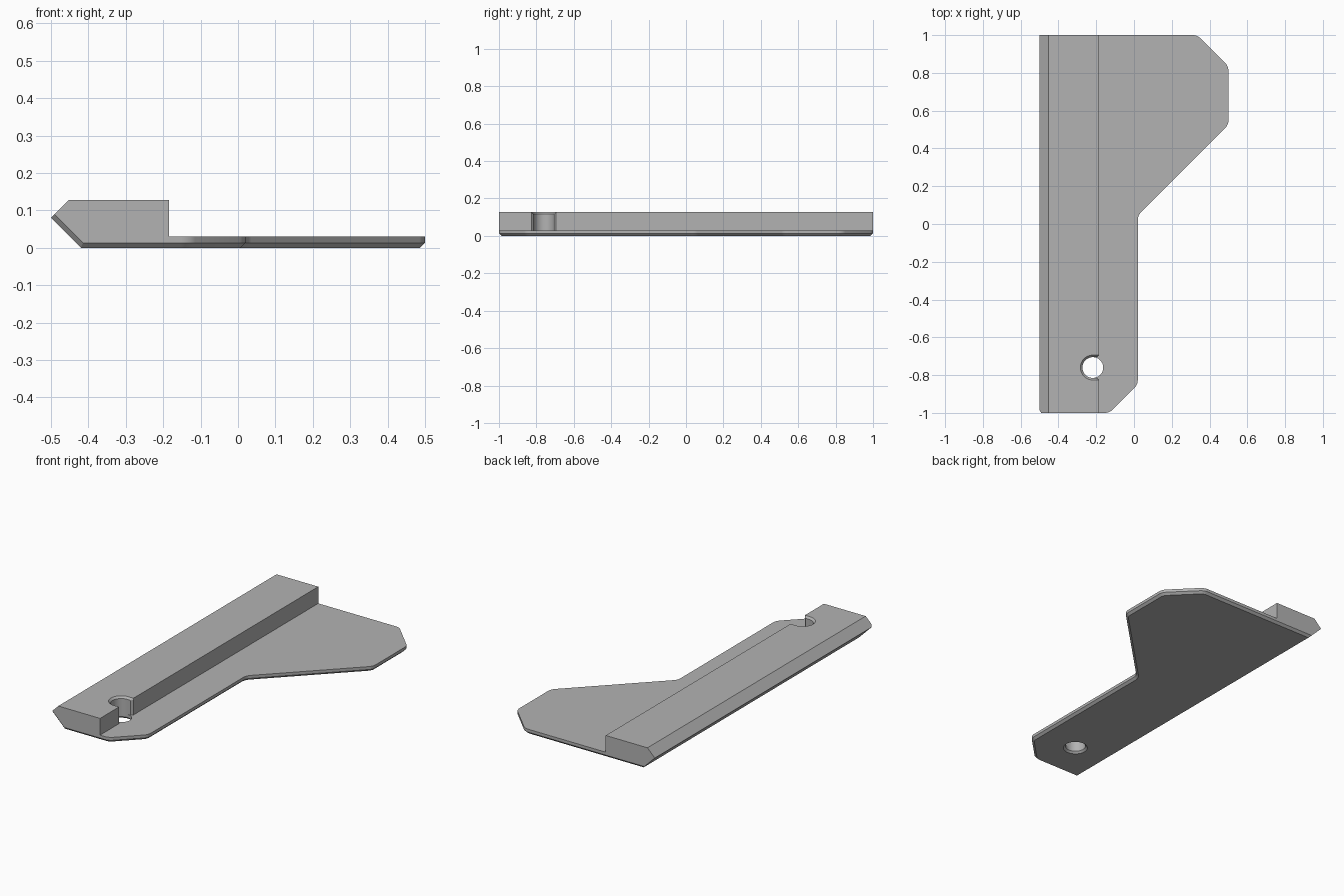
import bpy, bmesh
from math import sin, cos, pi

cube = bpy.data.objects.get("Cube")
if cube:
    bpy.data.objects.remove(cube)

grey = bpy.data.materials.new("plain grey")
grey.use_nodes = True
grey.diffuse_color = (0.45, 0.45, 0.45, 1)
grey.node_tree.nodes["Principled BSDF"].inputs["Base Color"].default_value = (0.45, 0.45, 0.45, 1)


def loft(name, rings):
    """Closed solid through matching rings of points."""
    bm = bmesh.new()
    loops = [[bm.verts.new(p) for p in ring] for ring in rings]
    n = len(loops[0])
    for a, b in zip(loops, loops[1:]):
        for i in range(n):
            j = (i + 1) % n
            bm.faces.new((a[i], a[j], b[j], b[i]))
    bm.faces.new(loops[0])
    bm.faces.new(loops[-1])
    bmesh.ops.recalc_face_normals(bm, faces=bm.faces)
    mesh = bpy.data.meshes.new(name)
    bm.to_mesh(mesh)
    bm.free()
    mesh.materials.append(grey)
    obj = bpy.data.objects.new(name, mesh)
    bpy.context.collection.objects.link(obj)
    return obj


def bevel(obj, rule, width, segments):
    bm = bmesh.new()
    bm.from_mesh(obj.data)
    bm.normal_update()
    edges = [e for e in bm.edges if rule(e)]
    bmesh.ops.bevel(bm, geom=edges, offset=width, offset_type='OFFSET',
                    segments=segments, profile=0.5, affect='EDGES')
    bm.to_mesh(obj.data)
    bm.free()


def combine(obj, cutter, operation):
    mod = obj.modifiers.new("cut", 'BOOLEAN')
    mod.operation, mod.object, mod.solver = operation, cutter, 'EXACT'
    bpy.context.view_layer.objects.active = obj
    bpy.ops.object.modifier_apply(modifier=mod.name)
    bpy.data.objects.remove(cutter)


# Rail and plate share one cross-section running front to back
section = [(-0.42, 0), (-0.5, 0.08), (-0.453, 0.127), (-0.185, 0.127),
           (-0.185, 0.03), (0.6, 0.03), (0.6, 0)]
body = loft("railed_plate", [[(x, y, z) for x, z in section] for y in (-1.1, 1.1)])

# Plan outline with softly rounded corners
plan = [(-0.6, -1), (-0.13, -1), (0.02, -0.85), (0.02, 0.045),
        (0.5, 0.525), (0.5, 0.835), (0.335, 1), (-0.6, 1)]
outline = loft("plan_outline", [[(x, y, z) for x, y in plan] for z in (-0.1, 0.3)])
bevel(outline, lambda e: abs(e.verts[0].co.z - e.verts[1].co.z) > 0.1
      and e.verts[0].co.x > -0.5, 0.022, 5)
combine(body, outline, 'INTERSECT')


# Chamfer round the underside, carried up the sloping edge at the front
def under_edge(e):
    if len(e.link_faces) != 2:
        return False
    low, high = sorted(f.normal.z for f in e.link_faces)
    middle = (e.verts[0].co + e.verts[1].co) / 2
    sloping_back = middle.z > 0.01 and middle.y > 0
    return low < -0.5 and abs(high) < 0.1 and not sloping_back


bevel(body, under_edge, 0.013, 1)

# Through hole, countersunk below, and chamfered slot opening from the rail
CX, CY, R, C = -0.218, -0.76, 0.055, 0.011


def circle(r, z, n=48):
    return [(CX + r * cos(2 * pi * i / n), CY + r * sin(2 * pi * i / n), z) for i in range(n)]


def slot(r, z, n=24):
    arc = [(CX + r * cos(pi / 2 + pi * i / n), CY + r * sin(pi / 2 + pi * i / n), z)
           for i in range(n + 1)]
    wide = R + C
    front = [(-0.185 - C, CY - r, z), (-0.185, CY - wide, z), (-0.15, CY - wide, z)]
    return arc + front + [(x, 2 * CY - y, z) for x, y, z in reversed(front)]


combine(body, loft("slot_cutter", [slot(R, 0.03), slot(R, 0.127 - C),
                                   slot(R + C, 0.127), slot(R + C, 0.15)]), 'DIFFERENCE')
combine(body, loft("hole_cutter", [circle(R + C, -0.05), circle(R + C, 0),
                                   circle(R, C), circle(R, 0.06)]), 'DIFFERENCE')

# Smooth curved walls, crisp edges elsewhere
bpy.ops.object.select_all(action='DESELECT')
body.select_set(True)
bpy.context.view_layer.objects.active = body
bpy.ops.object.shade_smooth_by_angle(angle=0.4)
